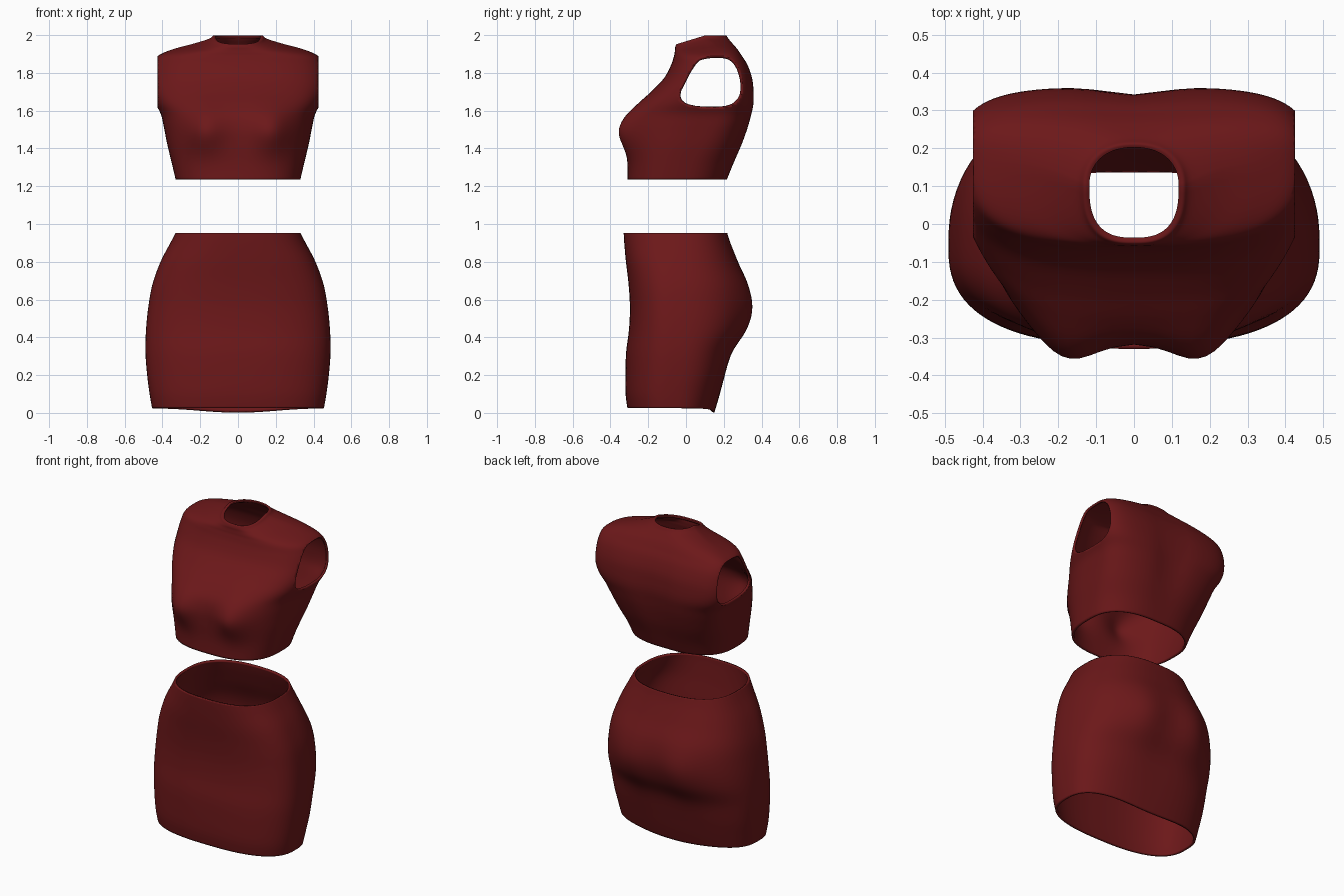
import bpy, bmesh, math

if "Cube" in bpy.data.objects:
    bpy.data.objects.remove(bpy.data.objects["Cube"])

SEG = 96      # points around each ring
SUB = 5       # interpolated rings between profile rows

red = bpy.data.materials.new("dark_red_cloth")
red.diffuse_color = (0.15, 0.009, 0.01, 1)
red.use_nodes = True
red.node_tree.nodes["Principled BSDF"].inputs["Base Color"].default_value = red.diffuse_color


def bump(v, centre, width):
    return math.exp(-((v - centre) / width) ** 2)


def smooth_rows(rows):
    """Catmull-Rom interpolation of the profile rows."""
    out = []
    for i in range(len(rows) - 1):
        p0, p1 = rows[max(i - 1, 0)], rows[i]
        p2, p3 = rows[i + 1], rows[min(i + 2, len(rows) - 1)]
        for k in range(SUB):
            t = k / SUB
            out.append([0.5 * (2 * b + (c - a) * t + (2 * a - 5 * b + 4 * c - d) * t * t
                               + (3 * b - a - 3 * c + d) * t ** 3)
                        for a, b, c, d in zip(p0, p1, p2, p3)])
    out.append(list(rows[-1]))
    return out


def garment(name, rows, n_front, shape, cut_x=None):
    """Loft superellipse rings; row = z, half width, front y, back y, widest y, back exponent."""
    bm = bmesh.new()
    rings = []
    for z, w, yf, yb, yc, n_back in smooth_rows(rows):
        ring = []
        for j in range(SEG):
            a = 2 * math.pi * j / SEG
            c, s = math.cos(a), math.sin(a)
            n = n_back if s > 0 else n_front
            depth = abs(s) ** (2 / n)
            x = w * math.copysign(abs(c) ** (2 / n), c)
            y = yc + depth * ((yb if s > 0 else yf) - yc)
            dy, dz = shape(x, z, s > 0, depth)
            ring.append(bm.verts.new((x, y + dy, z + dz)))
        rings.append(ring)
    for r0, r1 in zip(rings, rings[1:]):
        for j in range(SEG):
            k = (j + 1) % SEG
            bm.faces.new((r0[j], r0[k], r1[k], r1[j]))
    # Flat side cuts open the armholes
    if cut_x:
        for side in (-1, 1):
            bmesh.ops.bisect_plane(bm, geom=bm.verts[:] + bm.edges[:] + bm.faces[:],
                                   plane_co=(side * cut_x, 0, 0), plane_no=(side, 0, 0),
                                   clear_outer=True)
    me = bpy.data.meshes.new(name)
    bm.to_mesh(me)
    bm.free()
    me.materials.append(red)
    ob = bpy.data.objects.new(name, me)
    bpy.context.collection.objects.link(ob)
    # Cloth thickness
    mod = ob.modifiers.new("thickness", 'SOLIDIFY')
    mod.thickness = 0.014
    mod.offset = -1
    bpy.ops.object.select_all(action='DESELECT')
    ob.select_set(True)
    bpy.context.view_layer.objects.active = ob
    bpy.ops.object.shade_smooth_by_angle(angle=math.radians(50))
    return ob


# Skirt: seat lobes at the back, hem dipping at the back centre
def skirt_shape(x, z, back, depth):
    if not back:
        return 0, 0
    lobe = 0.025 * bump(abs(x), 0.18, 0.12) * bump(z, 0.52, 0.17) * depth
    dip = -0.024 * bump(x, 0, 0.28) * depth * max(0, 1 - (z - 0.025) / 0.2)
    return lobe, dip


garment("skirt", [
    (0.025, 0.455, -0.31, 0.15, -0.08, 2.8),
    (0.10, 0.468, -0.32, 0.175, -0.08, 2.8),
    (0.20, 0.481, -0.321, 0.205, -0.07, 2.8),
    (0.32, 0.49, -0.317, 0.242, -0.06, 2.7),
    (0.44, 0.487, -0.302, 0.308, -0.06, 2.6),
    (0.56, 0.475, -0.297, 0.338, -0.06, 2.5),
    (0.68, 0.453, -0.304, 0.325, -0.06, 2.5),
    (0.80, 0.41, -0.318, 0.275, -0.06, 2.5),
    (0.90, 0.358, -0.327, 0.235, -0.05, 2.5),
    (0.953, 0.33, -0.33, 0.218, -0.05, 2.5),
], 2.6, skirt_shape)


# Top: bust lobes, spine groove, neckline lower at the front
def top_shape(x, z, back, depth):
    if back:
        return -0.02 * bump(x, 0, 0.1) * bump(z, 1.62, 0.25) * depth, 0
    t = min(1, max(0, (z - 1.87) / 0.13))
    return (-0.06 * bump(abs(x), 0.185, 0.1) * bump(z, 1.49, 0.11) * depth,
            -0.045 * t * t * (3 - 2 * t) * depth)


garment("crop_top", [
    (1.235, 0.33, -0.31, 0.218, -0.03, 2.6),
    (1.32, 0.35, -0.31, 0.255, 0.0, 2.6),
    (1.42, 0.374, -0.315, 0.30, 0.05, 2.8),
    (1.51, 0.392, -0.315, 0.332, 0.10, 3.0),
    (1.58, 0.408, -0.298, 0.35, 0.13, 3.3),
    (1.64, 0.438, -0.25, 0.36, 0.14, 3.8),
    (1.70, 0.458, -0.185, 0.36, 0.14, 4.0),
    (1.77, 0.462, -0.118, 0.352, 0.14, 4.0),
    (1.84, 0.45, -0.08, 0.328, 0.15, 4.0),
    (1.89, 0.424, -0.064, 0.298, 0.16, 3.5),
    (1.925, 0.345, -0.06, 0.275, 0.16, 3.0),
    (1.955, 0.235, -0.058, 0.25, 0.14, 2.6),
    (1.98, 0.155, -0.057, 0.228, 0.11, 2.3),
    (1.997, 0.132, -0.05, 0.215, 0.10, 2.2),
    (1.995, 0.118, -0.036, 0.204, 0.10, 2.2),
], 2.7, top_shape, cut_x=0.425)
